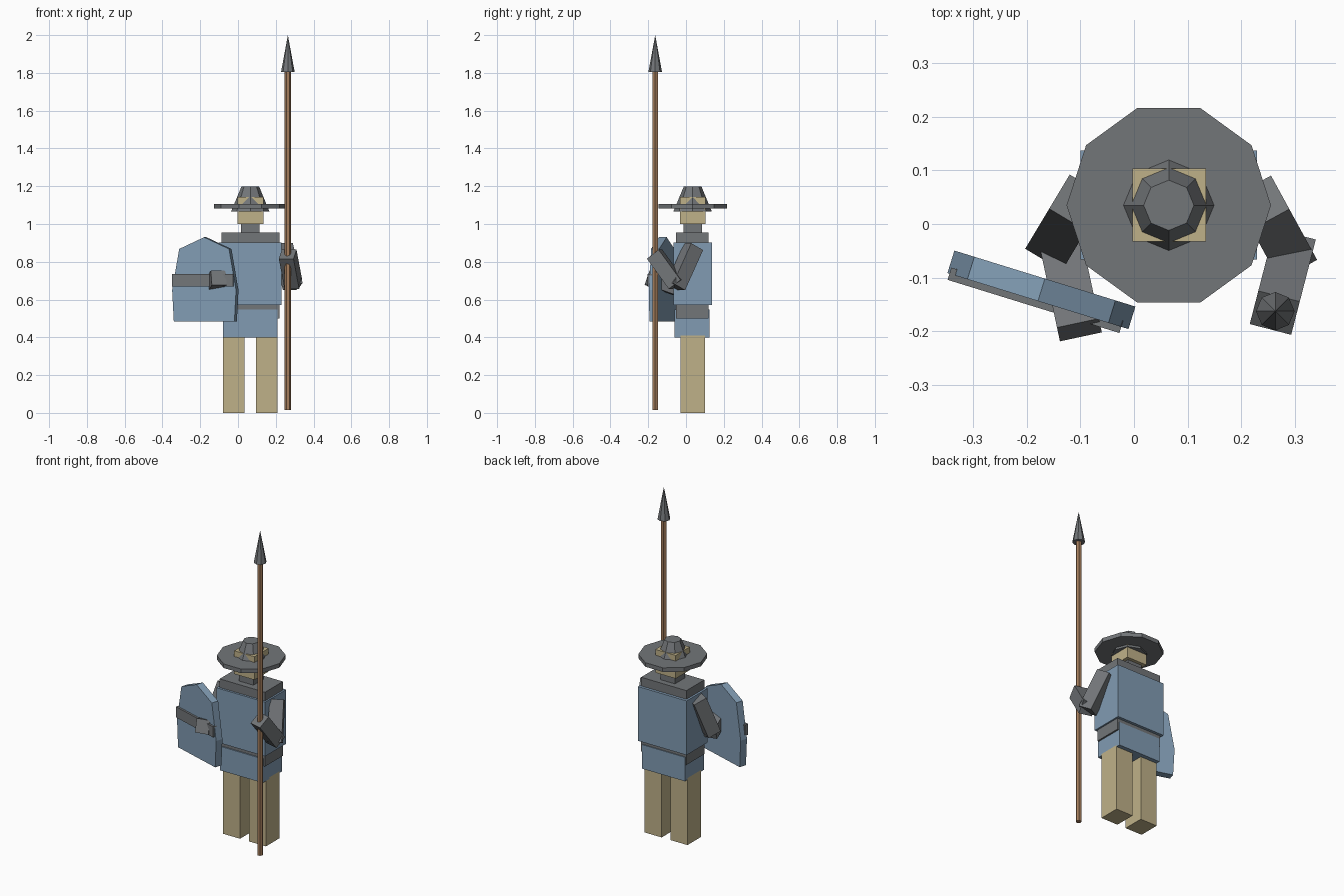
import bpy, bmesh
from math import pi
from mathutils import Vector, Matrix

if "Cube" in bpy.data.objects:
    bpy.data.objects.remove(bpy.data.objects["Cube"])


def material(name, rgb):
    m = bpy.data.materials.new(name)
    m.diffuse_color = (*rgb, 1)
    m.use_nodes = True
    m.node_tree.nodes["Principled BSDF"].inputs["Base Color"].default_value = m.diffuse_color
    return m


STEEL = material("steel", (0.17, 0.18, 0.19))
BLUE = material("blue_cloth", (0.22, 0.33, 0.45))
TAN = material("tan", (0.52, 0.44, 0.25))
WOOD = material("wood", (0.38, 0.21, 0.11))


def finish(name, bm, mat, matrix=Matrix()):
    bmesh.ops.recalc_face_normals(bm, faces=bm.faces)
    mesh = bpy.data.meshes.new(name)
    bm.to_mesh(mesh)
    bm.free()
    mesh.materials.append(mat)
    ob = bpy.data.objects.new(name, mesh)
    ob.matrix_world = matrix
    bpy.context.collection.objects.link(ob)
    return ob


def box(name, mat, x, y, z, matrix=Matrix()):
    """Box from (min, max) ranges."""
    bm = bmesh.new()
    bmesh.ops.create_cube(bm, size=1)
    for v in bm.verts:
        v.co = [(r[0] + r[1]) / 2 + c * (r[1] - r[0]) for r, c in zip((x, y, z), v.co)]
    return finish(name, bm, mat, matrix)


def cone(name, mat, sides, centre, z0, z1, r0, r1):
    """Tapered prism with a corner on the +x axis."""
    bm = bmesh.new()
    bmesh.ops.create_cone(bm, cap_ends=True, segments=sides, radius1=r0, radius2=r1, depth=z1 - z0)
    if max(v.co.x for v in bm.verts) < max(r0, r1) * 0.999:
        bmesh.ops.rotate(bm, verts=bm.verts, matrix=Matrix.Rotation(pi / sides, 3, 'Z'))
    bmesh.ops.remove_doubles(bm, verts=bm.verts, dist=1e-5)
    return finish(name, bm, mat, Matrix.Translation((*centre, (z0 + z1) / 2)))


def limb(name, start, end, w=0.08):
    """Square bar between two points, its side faces kept upright."""
    start, end = Vector(start), Vector(end)
    a = (end - start).normalized()
    s = a.cross(Vector((0, 0, 1))).normalized()
    rot = Matrix((s, a.cross(s), a)).transposed().to_4x4()
    h = w / 2
    return box(name, STEEL, (-h, h), (-h, h), (0, (end - start).length),
               Matrix.Translation(start) @ rot)


# Legs
for side, x in (("left", (-0.08, 0.035)), ("right", (0.095, 0.21))):
    box(side + "_leg", TAN, x, (-0.03, 0.1), (0, 0.41))

# Body: armour core under a cloth tunic and skirt
box("armour_core", STEEL, (-0.087, 0.22), (-0.053, 0.12), (0.5, 0.955))
box("tunic", BLUE, (-0.1, 0.23), (-0.066, 0.137), (0.57, 0.902))
box("skirt", BLUE, (-0.08, 0.21), (-0.06, 0.125), (0.4, 0.547))

# Head
box("neck", STEEL, (0.016, 0.114), (-0.014, 0.084), (0.94, 1.01))
box("head", TAN, (-0.003, 0.135), (-0.033, 0.104), (1.0, 1.142))

# Hat
HAT = (0.065, 0.035)
cone("hat_brim", STEEL, 10, HAT, 1.082, 1.107, 0.191, 0.191)
cone("hat_crown", STEEL, 8, HAT, 1.065, 1.198, 0.102, 0.047)

# Arms
limb("right_upper_arm", (0.238, 0.04, 0.88), (0.29, -0.055, 0.668))
limb("right_forearm", (0.293, -0.05, 0.68), (0.263, -0.166, 0.84))
limb("left_upper_arm", (-0.105, 0.04, 0.88), (-0.15, -0.035, 0.66))
limb("left_forearm", (-0.138, -0.03, 0.655), (-0.102, -0.198, 0.715))

# Spear
SPEAR = (0.264, -0.163)
cone("spear_shaft", WOOD, 6, SPEAR, 0.015, 1.82, 0.017, 0.017)
cone("spear_head", STEEL, 8, SPEAR, 1.805, 2.0, 0.036, 0)

# Shield: outline extruded, turned to face slightly left
SHIELD = Matrix.Translation((-0.173, -0.123, 0)) @ Matrix.Rotation(-0.3, 4, 'Z')
half = [(0.168, 0.485), (0.177, 0.65), (0.138, 0.868)]
outline = half + [(0, 0.93)] + [(-x, z) for x, z in reversed(half)]
bm = bmesh.new()
face = bm.faces.new([bm.verts.new((x, -0.022, z)) for x, z in outline])
ext = bmesh.ops.extrude_face_region(bm, geom=[face], use_keep_orig=True)
bmesh.ops.translate(bm, vec=(0, 0.044, 0),
                    verts=[g for g in ext["geom"] if isinstance(g, bmesh.types.BMVert)])
finish("shield", bm, BLUE, SHIELD)
box("shield_band", STEEL, (-0.173, 0.163), (-0.034, -0.01), (0.67, 0.735), SHIELD)
